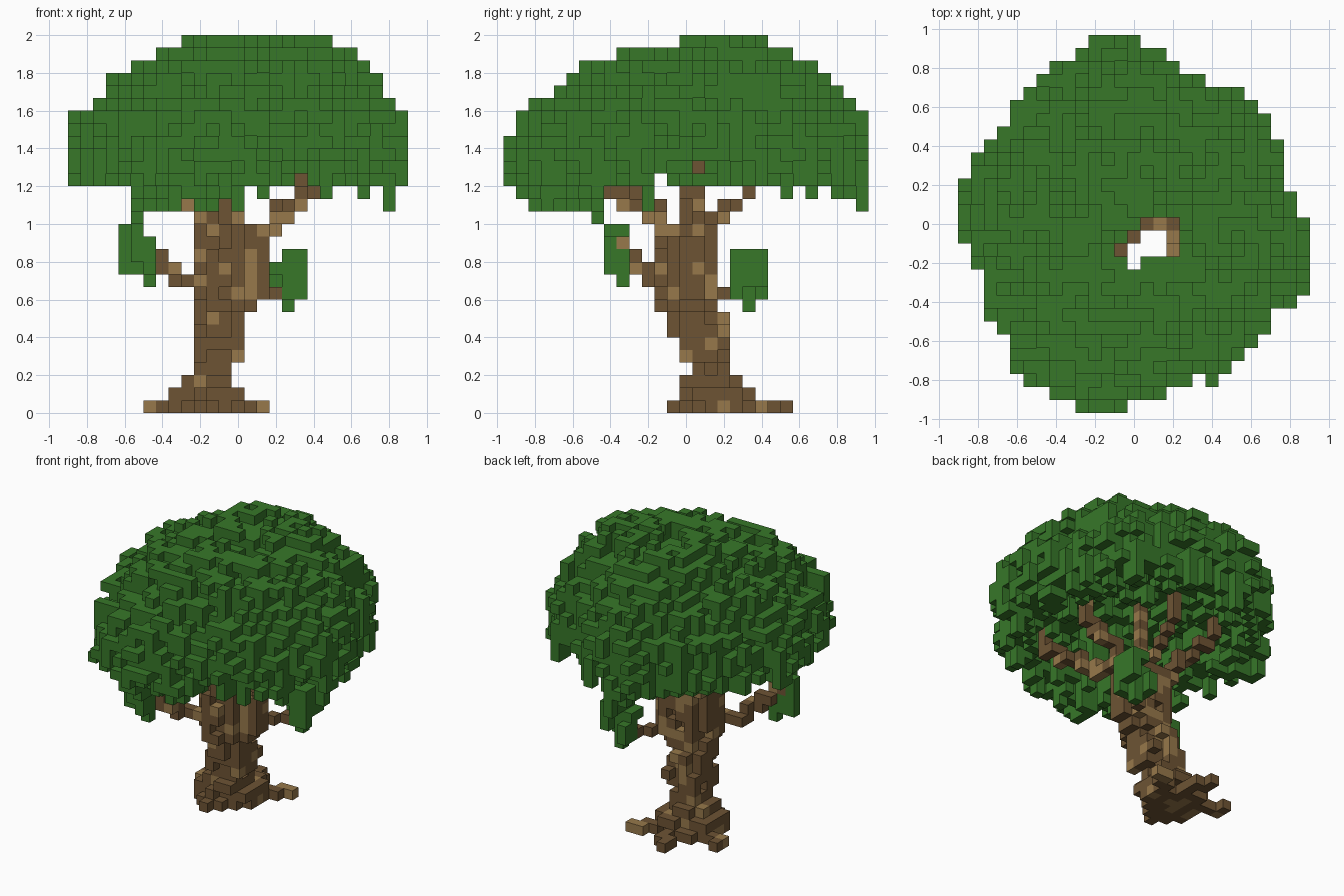
import bpy
import bmesh
import random
from mathutils import Vector

rng = random.Random(11)
CELL = 2 / 30
ORIGIN = Vector((-13.5, -14.5, 0)) * CELL

if "Cube" in bpy.data.objects:
    bpy.data.objects.remove(bpy.data.objects["Cube"], do_unlink=True)


def material(name, rgb):
    m = bpy.data.materials.new(name)
    m.use_nodes = True
    colour = (*rgb, 1)
    m.diffuse_color = colour
    bsdf = m.node_tree.nodes["Principled BSDF"]
    bsdf.inputs["Base Color"].default_value = colour
    bsdf.inputs["Roughness"].default_value = 0.9
    return m


LEAF = material("leaf green", (0.038, 0.185, 0.022))
BARK = material("dark bark", (0.155, 0.088, 0.034))
PALE = material("pale bark", (0.31, 0.19, 0.07))

# Each axis direction with two in-plane axes, so corners wind outward
AXES = [Vector((1, 0, 0)), Vector((0, 1, 0)), Vector((0, 0, 1))]
SIDES = []
for a in range(3):
    u, v = AXES[(a + 1) % 3], AXES[(a + 2) % 3]
    SIDES += [(AXES[a], u, v), (-AXES[a], v, u)]
LATERAL = [s[0] for s in SIDES if s[0].z == 0]
OUTWARD = LATERAL + [AXES[2]]


def shift(cell, d):
    return tuple(int(c + s) for c, s in zip(cell, d))


def roughen(cells, share, directions):
    """Drop a share of the blocks that are exposed along the directions."""
    return cells - {c for c in sorted(cells)
                    if any(shift(c, n) not in cells for n in directions)
                    and rng.random() < share}


def build_blocks(name, cells, materials, pale_share=0):
    """Turn a set of grid cells into one mesh of exposed block faces."""
    bm = bmesh.new()
    verts = {}

    def corner(p):
        key = tuple(round(c * 2) for c in p)
        if key not in verts:
            verts[key] = bm.verts.new(ORIGIN + p * CELL)
        return verts[key]

    for cell in sorted(cells):
        tint = 1 if rng.random() < pale_share else 0
        middle = Vector(cell) + Vector((0.5, 0.5, 0.5))
        for n, u, v in SIDES:
            if shift(cell, n) in cells:
                continue
            c = middle + n / 2
            loop = [c + (u * s + v * t) / 2
                    for s, t in ((-1, -1), (1, -1), (1, 1), (-1, 1))]
            bm.faces.new([corner(p) for p in loop]).material_index = tint
    mesh = bpy.data.meshes.new(name)
    bm.to_mesh(mesh)
    bm.free()
    for m in materials:
        mesh.materials.append(m)
    obj = bpy.data.objects.new(name, mesh)
    bpy.context.collection.objects.link(obj)


def path_cells(points):
    """Cells passed by a polyline."""
    cells = set()
    for a, b in zip(points, points[1:]):
        a, b = Vector(a), Vector(b)
        for s in range(41):
            cells.add(tuple(round(c) for c in a.lerp(b, s / 40)))
    return cells


def box_cells(low, high):
    return {(i, j, k) for i in range(low[0], high[0] + 1)
            for j in range(low[1], high[1] + 1)
            for k in range(low[2], high[2] + 1)}


# Open shaft through the crown, and the shaft's woody edge
SHAFT = {(13, 11), (13, 12), (14, 12), (15, 12), (14, 13), (15, 13)}
SHAFT_EDGE = {(14, 14), (15, 14), (16, 14), (16, 13), (16, 12), (13, 13), (12, 12)}


def clear_shaft(cells):
    return {c for c in cells if c[:2] not in SHAFT}


# Trunk: rounded sections that lean forward and widen with height
SECTIONS = [  # bottom, top, x from, x to, y from, y to
    (0, 1, 8, 14, 14, 20), (1, 2, 8, 14, 14, 20), (2, 3, 9, 14, 14, 19),
    (3, 4, 10, 13, 15, 18), (4, 6, 10, 14, 14, 18), (6, 8, 10, 14, 13, 18),
    (8, 9, 10, 15, 12, 17), (9, 15, 10, 16, 12, 17)]
trunk = set()
for k0, k1, x0, x1, y0, y1 in SECTIONS:
    section = set()
    for i, j, k in box_cells((x0, y0, k0), (x1 - 1, y1 - 1, k1 - 1)):
        dx = abs(2 * i + 1 - x0 - x1) / (x1 - x0)
        dy = abs(2 * j + 1 - y0 - y1) / (y1 - y0)
        if dx ** 2.5 + dy ** 2.5 < 1:
            section.add((i, j, k))
    trunk |= roughen(section, 0.4 if k0 < 3 else 0.15, LATERAL)
trunk |= {(i, j, 14) for i, j in SHAFT_EDGE}
build_blocks("trunk", clear_shaft(trunk), [BARK, PALE], 0.2)

# Roots
roots = set()
for path in ([(12, 17, 1), (13, 19, 0), (15, 20, 0)],
             [(11, 18, 1), (11, 20, 0), (10, 22, 0)],
             [(9, 17, 1), (7, 18, 0), (6, 19, 0)],
             [(11, 15, 2), (10, 14, 0), (10, 13, 0)]):
    roots |= path_cells(path)
build_blocks("roots", roots, [BARK, PALE], 0.4)

# Branches
branches = set()
for path in ([(15, 14, 13), (16, 12, 15), (19, 8, 17), (19, 8, 19)],
             [(15, 15, 14), (17, 15, 16), (19, 14, 18), (19, 14, 20)],
             [(13, 16, 14), (13, 18, 16), (13, 20, 18), (13, 20, 20)],
             [(11, 15, 14), (9, 18, 16), (8, 20, 18), (8, 20, 19)],
             [(11, 13, 14), (10, 11, 16), (9, 9, 17), (9, 9, 20)],
             [(12, 14, 14), (13, 15, 18), (13, 15, 21)],
             [(10, 13, 10), (8, 11, 10), (7, 10, 12), (5, 9, 13)],
             [(14, 16, 9), (15, 17, 9), (16, 18, 9)]):
    branches |= path_cells(path)
build_blocks("branches", clear_shaft(branches), [BARK, PALE], 0.3)

# Crown: plan edges of each row from front to back, fitted to every layer
LEFT = (9, 7, 5, 4, 4, 4, 3, 2, 2, 2, 2, 1, 1, 0, 0,
        0, 0, 0, 1, 1, 2, 3, 4, 4, 5, 6, 7, 9, 10)
RIGHT = (13, 16, 20, 21, 22, 23, 24, 25, 26, 27, 27, 27, 27, 27, 27,
         26, 26, 25, 25, 25, 25, 24, 24, 23, 22, 19, 17, 16, 14)
LAYERS = {29: (8, 21, 14, 21), 28: (7, 23, 9, 23), 27: (5, 24, 5, 25),
          26: (3, 25, 5, 26), 25: (3, 25, 4, 27), 24: (2, 26, 2, 28),
          23: (0, 27, 1, 29), 22: (0, 27, 1, 29)}
FULL = (0, 27, 0, 29)


def underside(i, j):
    """Lowest leaf layer of a column: hollow middle, ragged hanging rim."""
    r = (((i - 13) / 13.5) ** 2 + ((j - 14) / 14.5) ** 2) ** 0.5
    low = 19 + max(0, round(6 * (0.78 - r))) + rng.choice((-1, 0, 0, 1))
    if 4 < i < 14 and j < 9 and r < 0.95:
        low -= rng.choice((1, 1, 2, 3))
    elif r > 0.5 and rng.random() < 0.12:
        low -= rng.choice((1, 2))
    return low


crown = set()
for i in range(27):
    for j in range(29):
        if (i, j) in SHAFT | SHAFT_EDGE:
            continue
        for k in range(underside(i, j), 30):
            x0, x1, y0, y1 = LAYERS.get(k, FULL)
            x = (i + 0.5 - x0) / (x1 - x0) * 27
            row = int((j + 0.5 - y0) / (y1 - y0) * 29)
            if y0 <= j < y1 and LEFT[row] < x < RIGHT[row]:
                crown.add((i, j, k))

# Roughen the crown above its hanging fringe
fringe = {c for c in crown if c[2] < 19}
dome = roughen(roughen(crown, 0.36, OUTWARD), 0.12, OUTWARD)
build_blocks("crown", dome | fringe, [LEAF])

# Small leaf clumps on the side branches
right_clump = box_cells((4, 8, 11), (6, 9, 14)) - {(6, 8, 14), (6, 9, 14), (4, 8, 11)}
left_clump = box_cells((16, 18, 9), (18, 20, 12)) - box_cells((16, 18, 12), (16, 20, 12))
for name, clump, tip in (("right_leaf_clump", right_clump, (6, 9, 10)),
                         ("left_leaf_clump", left_clump, (17, 19, 8))):
    leaves = roughen(clump, 0.3, OUTWARD) | {tip, shift(tip, AXES[2])}
    build_blocks(name, leaves - branches, [LEAF])
